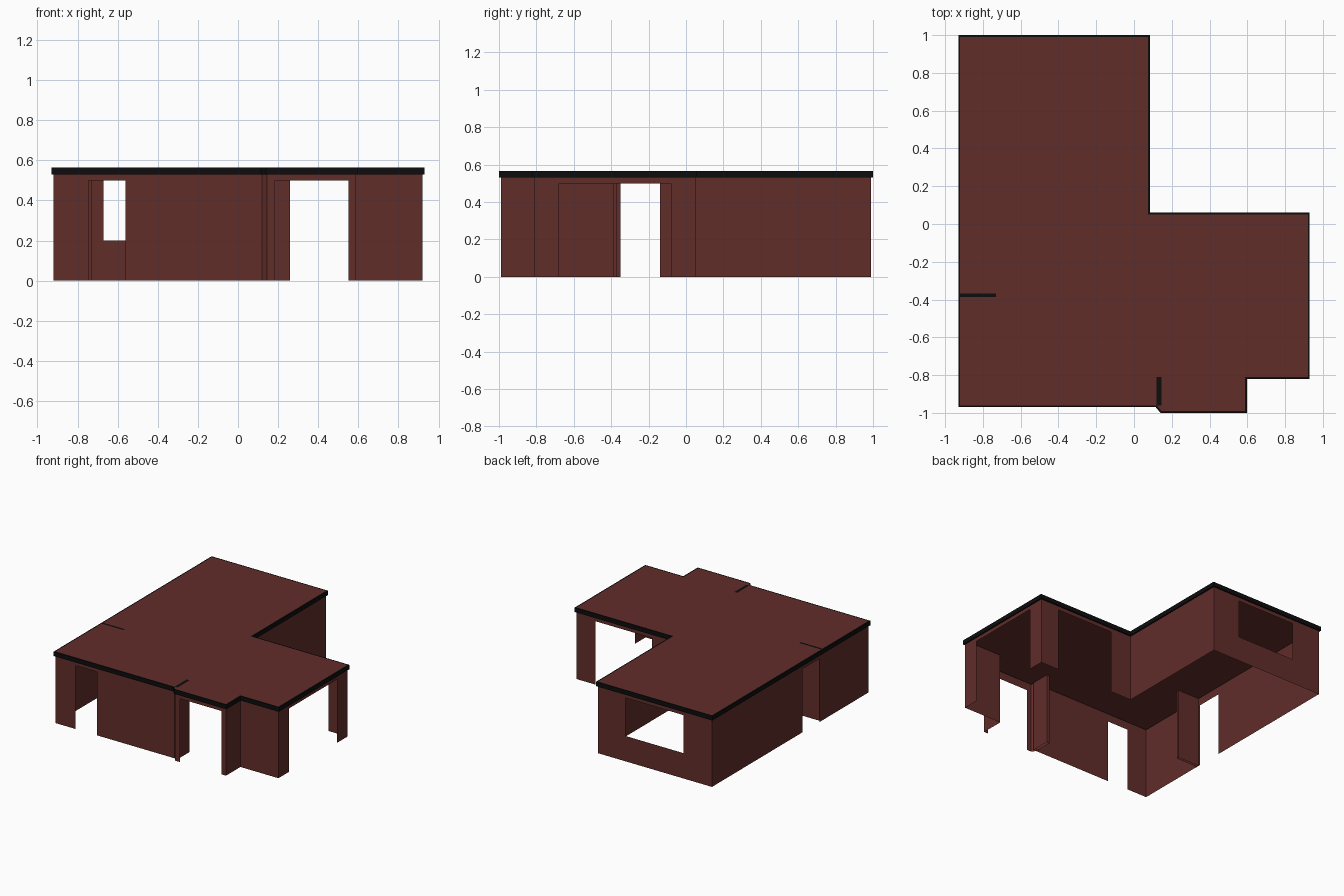
import bpy, bmesh
from mathutils import Vector

if "Cube" in bpy.data.objects:
    bpy.data.objects.remove(bpy.data.objects["Cube"])

WALL_TOP = 0.563    # walls run up to the roof sheet
ROOF_TOP = 0.565
TRIM_BASE = 0.53
DOOR_TOP = 0.50
OVERHANG = 0.01


def material(name, rgb):
    m = bpy.data.materials.new(name)
    m.diffuse_color = (*rgb, 1)
    m.use_nodes = True
    m.node_tree.nodes["Principled BSDF"].inputs["Base Color"].default_value = m.diffuse_color
    return m


BROWN = material("brown_wall", (0.12, 0.026, 0.023))
BLACK = material("black_trim", (0.004, 0.004, 0.004))


def finish(name, bm, mat):
    bmesh.ops.remove_doubles(bm, verts=bm.verts, dist=1e-5)
    me = bpy.data.meshes.new(name)
    bm.to_mesh(me)
    bm.free()
    me.materials.append(mat)
    ob = bpy.data.objects.new(name, me)
    bpy.context.collection.objects.link(ob)
    return ob


def face(bm, pts):
    bm.faces.new([bm.verts.new(p) for p in pts])


def wall(name, p, q, opening=None):
    """Thin upright wall from p to q; opening = (start, end, sill) along it."""
    p, q = Vector(p), Vector(q)
    length = (q - p).length
    bm = bmesh.new()

    def panel(a, b, z0, z1):
        if b - a < 1e-4 or z1 - z0 < 1e-4:
            return
        u, v = p.lerp(q, a / length), p.lerp(q, b / length)
        face(bm, [(*v, z0), (*u, z0), (*u, z1), (*v, z1)])

    if opening:
        a, b, sill = opening
        panel(0, a, 0, WALL_TOP)
        panel(b, length, 0, WALL_TOP)
        panel(a, b, DOOR_TOP, WALL_TOP)
        panel(a, b, 0, sill)
    else:
        panel(0, length, 0, WALL_TOP)
    finish(name, bm, BROWN)


def offset(loop, d):
    """Mitred outward offset of a clockwise loop."""
    out = []
    for i, c in enumerate(loop):
        c = Vector(c)
        e1 = (c - Vector(loop[i - 1])).normalized()
        e2 = (Vector(loop[(i + 1) % len(loop)]) - c).normalized()
        n1, n2 = Vector((-e1.y, e1.x)), Vector((-e2.y, e2.x))
        out.append(c + (n1 + n2) * d / (1 + n1.dot(n2)))
    return out


# House plan, clockwise from the back left corner
plan = [(-0.92, 0.99), (0.075, 0.99), (0.075, 0.05), (0.92, 0.05),
        (0.92, -0.81), (0.588, -0.81), (0.588, -0.99), (0.145, -0.99),
        (0.12, -0.96), (-0.92, -0.96)]

# Outer walls with their openings, in plan order
walls = [("back_window_wall", (0.25, 0.755, 0.20)),
         ("inner_corner_wall", None),
         ("back_right_wall", (0.185, 0.68, 0)),
         ("right_wall", (0.13, 0.73, 0)),
         ("porch_return_wall", None),
         ("porch_side_wall", None),
         ("porch_front_wall", (0.038, 0.403, 0)),
         ("porch_corner_wall", None),
         ("front_wall", (0.68, 0.865, 0)),
         ("left_wall", (0.61, 0.82, 0))]
for i, (name, gap) in enumerate(walls):
    wall(name, plan[i], plan[(i + 1) % len(plan)], gap)

# Short dividing walls inside, each with a black strip on the roof
stubs = {"left_divider": (-0.92, -0.387, -0.73, -0.368),
         "porch_divider": (0.12, -0.96, 0.145, -0.81)}
for name, (x0, y0, x1, y1) in stubs.items():
    ring = [(x0, y0), (x0, y1), (x1, y1), (x1, y0)]
    if name == "left_divider":
        sides = [(1, 2), (2, 3), (3, 0)]
    else:
        sides = [(0, 1), (1, 2), (2, 3)]
    for k, (a, b) in enumerate(sides):
        wall(f"{name}_side_{k + 1}", ring[a], ring[b])
    bm = bmesh.new()
    face(bm, [(x, y, ROOF_TOP + 0.001) for x, y in reversed(ring)])
    finish(name + "_roof_strip", bm, BLACK)

# Flat roof sheet
bm = bmesh.new()
face(bm, [(x, y, ROOF_TOP) for x, y in reversed(plan)])
finish("roof", bm, BROWN)

# Black fascia around the roof edge
outer = offset(plan, OVERHANG)
bm = bmesh.new()
for i in range(len(plan)):
    j = (i + 1) % len(plan)
    a, b, c, d = outer[i], outer[j], plan[j], plan[i]
    lo, hi = TRIM_BASE, ROOF_TOP
    face(bm, [(*b, lo), (*a, lo), (*a, hi), (*b, hi)])
    face(bm, [(*b, hi), (*a, hi), (*d, hi), (*c, hi)])
    face(bm, [(*a, lo), (*b, lo), (*c, lo), (*d, lo)])
finish("roof_fascia", bm, BLACK)
